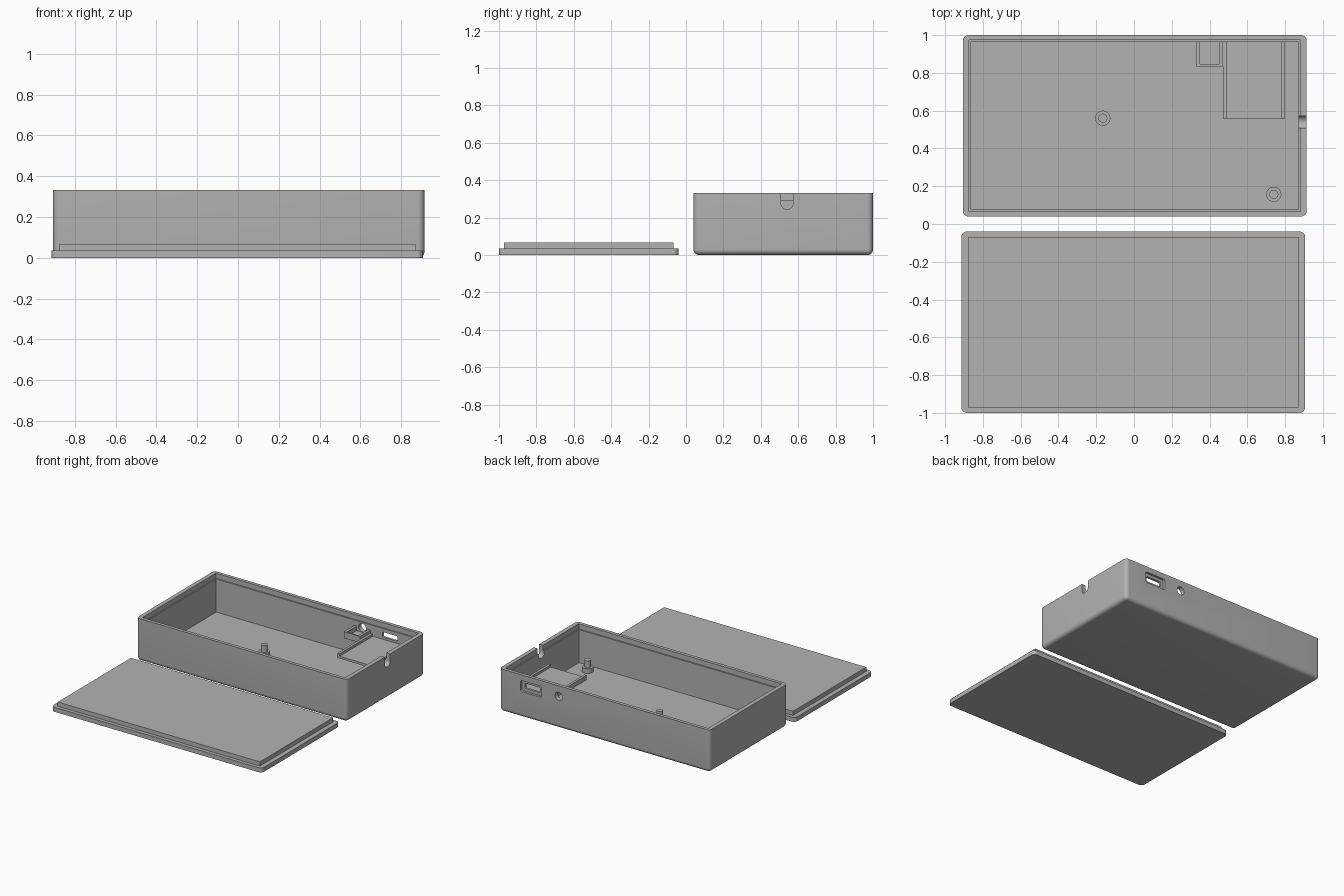
import bpy
import bmesh
import math
from mathutils import Matrix

cube = bpy.data.objects.get("Cube")
if cube:
    bpy.data.objects.remove(cube, do_unlink=True)

GREY = (0.45, 0.45, 0.45, 1)
grey = bpy.data.materials.new("grey plastic")
grey.use_nodes = True
grey.diffuse_color = GREY
grey.node_tree.nodes["Principled BSDF"].inputs["Base Color"].default_value = GREY


def finish(bm, name):
    mesh = bpy.data.meshes.new(name)
    bmesh.ops.recalc_face_normals(bm, faces=bm.faces)
    bm.to_mesh(mesh)
    bm.free()
    ob = bpy.data.objects.new(name, mesh)
    ob.data.materials.append(grey)
    bpy.context.collection.objects.link(ob)
    return ob


def box(name, x, y, z, radius=0, rounded=None):
    """Box from (min, max) ranges; 'rounded' picks the edges to bevel."""
    bm = bmesh.new()
    bmesh.ops.create_cube(bm, size=1)
    for v in bm.verts:
        v.co = [r[0] if c < 0 else r[1] for c, r in zip(v.co, (x, y, z))]
    if radius:
        edges = [e for e in bm.edges if rounded(*(v.co for v in e.verts))]
        bmesh.ops.bevel(bm, geom=edges, offset=radius, segments=8,
                        profile=0.5, affect='EDGES')
    return finish(bm, name)


def cylinder(name, centre, radius, depth, axis='Z', sides=40):
    turn = {'X': Matrix.Rotation(math.pi / 2, 4, 'Y'),
            'Y': Matrix.Rotation(math.pi / 2, 4, 'X'), 'Z': Matrix()}[axis]
    bm = bmesh.new()
    bmesh.ops.create_cone(bm, cap_ends=True, segments=sides, radius1=radius,
                          radius2=radius, depth=depth,
                          matrix=Matrix.Translation(centre) @ turn)
    return finish(bm, name)


def cut(target, cutter):
    mod = target.modifiers.new("cut", 'BOOLEAN')
    mod.operation = 'DIFFERENCE'
    mod.solver = 'EXACT'
    mod.object = cutter
    bpy.context.view_layer.objects.active = target
    bpy.ops.object.modifier_apply(modifier=mod.name)
    bpy.data.objects.remove(cutter, do_unlink=True)


def smooth(ob):
    bpy.ops.object.select_all(action='DESELECT')
    ob.select_set(True)
    bpy.context.view_layer.objects.active = ob
    bpy.ops.object.shade_smooth_by_angle(angle=math.radians(30))


def span(centre, half):
    return (centre - half, centre + half)


def upright(a, b):
    return abs(a.z - b.z) > 0.01


def upright_or_bottom(a, b):
    return upright(a, b) or max(a.z, b.z) < 0.01


def along_y(a, b):
    return abs(a.y - b.y) > 0.01


CX, CY = 0.004, 0.52
FLOOR, TOP, PORT = 0.035, 0.333, 0.25

# Case shell: rounded outside, square cavity, wider seat for the lid
case = box("case_shell", span(CX, 0.91), span(CY, 0.48), (0, TOP), 0.03, upright_or_bottom)
cut(case, box("cavity", span(CX, 0.868), span(CY, 0.444), (FLOOR, 0.5)))
cut(case, box("lid_seat", span(CX, 0.877), span(CY, 0.454), (0.293, 0.5)))

# Cable notch in the side wall: round bottom, open top
notch_y, notch_r = 0.54, 0.033
cut(case, cylinder("notch_round", (0.9, notch_y, 0.278), notch_r, 0.2, 'X'))
cut(case, box("notch_slot", (0.8, 1), span(notch_y, notch_r), (0.278, 0.5)))

# Back wall openings: recessed plug port with slot, and round socket hole
cut(case, box("port_recess", span(0.64, 0.09), (0.982, 1.1), span(PORT - 0.005, 0.043), 0.015, along_y))
cut(case, box("port_slot", span(0.64, 0.065), (0.9, 1.1), span(PORT - 0.005, 0.02), 0.008, along_y))
cut(case, cylinder("socket_hole", (0.4, 1, PORT), 0.032, 0.2, 'Y'))
smooth(case)

# Port shelf: board support with a rail on each side
box("port_shelf", (0.47, 0.80), (0.555, 0.966), (0.19, 0.208))
for side, x in (("left", 0.79), ("right", 0.48)):
    box("port_shelf_rail_" + side, span(x, 0.01), (0.555, 0.966), (0.208, 0.227))

# Socket tray: small shelf with three low walls
box("socket_tray", (0.33, 0.47), (0.835, 0.966), (0.2, 0.215))
for side, x in (("left", 0.46), ("right", 0.34)):
    box("socket_tray_wall_" + side, span(x, 0.01), (0.835, 0.966), (0.215, 0.25))
box("socket_tray_wall_front", (0.35, 0.45), (0.835, 0.846), (0.215, 0.25))

# Stepped mounting posts
for i, (x, y) in enumerate(((-0.165, 0.56), (0.74, 0.157)), 1):
    smooth(cylinder(f"post_base_{i}", (x, y, 0.0525), 0.04, 0.037))
    smooth(cylinder(f"post_pin_{i}", (x, y, 0.0975), 0.024, 0.055))

# Lid lying in front, raised lip upward
smooth(box("lid_plate", span(-CX, 0.91), span(-CY, 0.48), (0, 0.035), 0.03, upright))
box("lid_lip", span(-CX, 0.874), span(-CY, 0.452), (0.034, 0.068))
